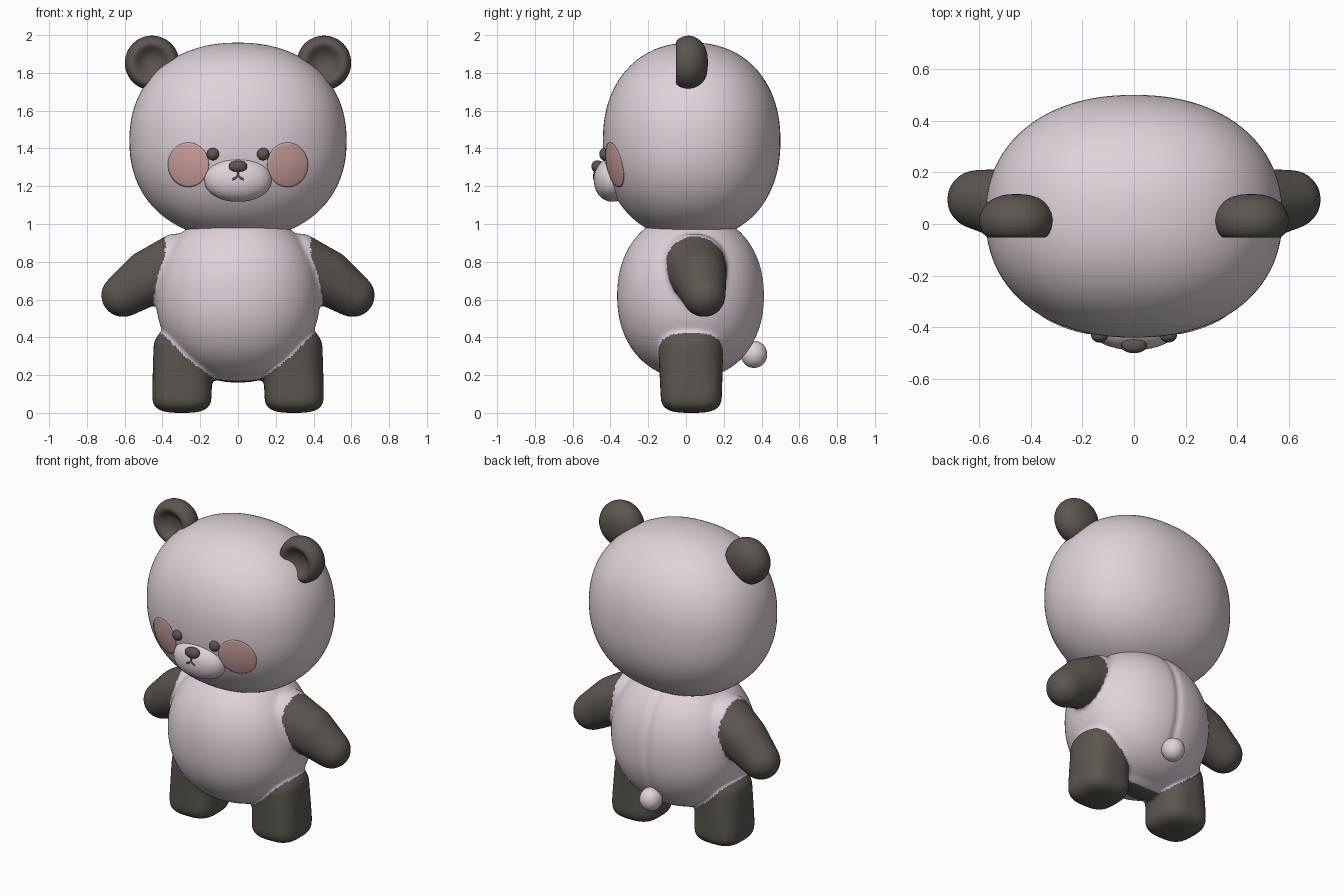
import bpy, bmesh, math
from mathutils import Vector

if "Cube" in bpy.data.objects:
    bpy.data.objects.remove(bpy.data.objects["Cube"])


def material(name, rgb):
    m = bpy.data.materials.new(name)
    m.diffuse_color = (*rgb, 1)
    m.use_nodes = True
    m.node_tree.nodes["Principled BSDF"].inputs["Base Color"].default_value = m.diffuse_color
    return m


PALE = material("pale lilac", (0.74, 0.65, 0.71))
DARK = material("dark brown grey", (0.107, 0.093, 0.08))
BLUSH = material("blush pink", (0.64, 0.38, 0.36))


def finish(name, bm, mats):
    bmesh.ops.recalc_face_normals(bm, faces=bm.faces[:])
    for f in bm.faces:
        f.smooth = True
    mesh = bpy.data.meshes.new(name)
    bm.to_mesh(mesh)
    bm.free()
    for m in mats:
        mesh.materials.append(m)
    ob = bpy.data.objects.new(name, mesh)
    bpy.context.collection.objects.link(ob)
    return ob


def add_blob(bm, c, r, n=2.0, u=32, v=20):
    """Superellipsoid with centre c, radii r and exponent n."""
    verts = bmesh.ops.create_uvsphere(bm, u_segments=u, v_segments=v, radius=1)["verts"]
    for p in verts:
        k = sum(abs(a) ** n for a in p.co) ** (-1 / n)
        p.co = Vector([c[i] + r[i] * p.co[i] * k for i in range(3)])


def blob(name, c, r, mat, n=2.0, u=32, v=20):
    bm = bmesh.new()
    add_blob(bm, c, r, n, u, v)
    return finish(name, bm, [mat])


def add_hull(bm, blobs, side=1):
    """Convex hull around several blobs, mirrored when side is -1."""
    tmp = bmesh.new()
    for c, r, n in blobs:
        add_blob(tmp, (c[0] * side, c[1], c[2]), r, n)
    pts = [p.co.copy() for p in tmp.verts]
    tmp.free()
    hull = bmesh.new()
    for p in pts:
        hull.verts.new(p)
    bmesh.ops.convex_hull(hull, input=hull.verts[:])
    bmesh.ops.delete(hull, geom=[p for p in hull.verts if not p.link_faces], context="VERTS")
    bmesh.ops.recalc_face_normals(hull, faces=hull.faces[:])
    mesh = bpy.data.meshes.new("hull_tmp")
    hull.to_mesh(mesh)
    hull.free()
    bm.from_mesh(mesh)
    bpy.data.meshes.remove(mesh)


# Body with arms and legs, fused into one smooth skin
BC, BR, BN = (0, 0.025, 0.62), (0.435, 0.39, 0.44), 2.15
bm = bmesh.new()
add_blob(bm, BC, BR, BN, 64, 40)
add_blob(bm, (0, 0.025, 0.245), (0.22, 0.14, 0.085))
for s in (-1, 1):
    add_hull(bm, [((0.297, 0.028, 0.10), (0.157, 0.162, 0.10), 3.2),
                  ((0.29, 0.025, 0.34), (0.158, 0.172, 0.12), 2.3)], s)
    add_hull(bm, [((0.33, 0.045, 0.79), (0.13, 0.17, 0.16), 2.0),
                  ((0.48, 0.075, 0.73), (0.13, 0.14, 0.132), 2.0),
                  ((0.607, 0.095, 0.622), (0.118, 0.115, 0.115), 2.0)], s)
body = finish("body", bm, [PALE, DARK])
remesh = body.modifiers.new("fuse", "REMESH")
remesh.mode = "VOXEL"
remesh.voxel_size = 0.011
smooth = body.modifiers.new("soften", "SMOOTH")
smooth.factor = 0.5
smooth.iterations = 12
fused = bpy.data.meshes.new_from_object(
    body.evaluated_get(bpy.context.evaluated_depsgraph_get()))
body.modifiers.clear()
bm = bmesh.new()
bm.from_mesh(fused)
bpy.data.objects.remove(body)

# Limbs are dark wherever the skin leaves the belly shape
for f in bm.faces:
    p = f.calc_center_median()
    d = sum((abs(p[i] - BC[i]) / BR[i]) ** BN for i in range(3)) ** (1 / BN)
    limb = d > 1.03 and (abs(p.x) > 0.385 or p.z < 0.45)
    f.material_index = 1 if limb else 0
# Shallow seam down the back
for p in bm.verts:
    if p.co.y > 0.15 and p.co.z > 0.3:
        p.co.y -= 0.01 * math.exp(-(p.co.x / 0.025) ** 2)
finish("body", bm, [PALE, DARK])

# Head, tail and muzzle
HC, HR, HN = (0, 0.03, 1.44), (0.575, 0.47, 0.52), 2.2
blob("head", HC, HR, PALE, HN, 96, 64)
blob("tail", (0, 0.36, 0.31), (0.068, 0.07, 0.072), PALE)
blob("muzzle", (0, -0.388, 1.235), (0.178, 0.10, 0.117), PALE, 2.1, 48, 32)
blob("nose", (0, -0.468, 1.305), (0.049, 0.032, 0.031), DARK, 2.3)


def head_front(x, z):
    t = 1 - abs(x / HR[0]) ** HN - abs((z - HC[2]) / HR[2]) ** HN
    return HC[1] - HR[1] * t ** (1 / HN)


# Ear profile (radius, y): domed back, rounded rim, dimpled front
EAR = [(0, 0.117), (0.06, 0.113), (0.115, 0.088), (0.145, 0.04), (0.147, 0.0),
       (0.132, -0.042), (0.105, -0.058), (0.082, -0.045), (0.055, -0.015), (0, -0.005)]

for s, side in ((-1, "left"), (1, "right")):
    bm = bmesh.new()
    vs = [bm.verts.new((r, y, 0)) for r, y in EAR]
    es = [bm.edges.new(pair) for pair in zip(vs, vs[1:])]
    bmesh.ops.spin(bm, geom=vs + es, cent=(0, 0, 0), axis=(0, 1, 0),
                   angle=math.tau, steps=32, use_duplicate=False)
    bmesh.ops.remove_doubles(bm, verts=bm.verts[:], dist=0.0005)
    bmesh.ops.translate(bm, verts=bm.verts[:], vec=(s * 0.455, 0, 1.853))
    ear = finish("ear_" + side, bm, [DARK])
    ear.modifiers.new("round", "SUBSURF").levels = 1

    blob("eye_" + side, (s * 0.133, -0.432, 1.37), (0.033, 0.027, 0.033), DARK)

    # Blush patch laid over the head surface
    bm = bmesh.new()
    rings = []
    for i in range(1, 13):
        k = i / 12
        ring = []
        for j in range(48):
            a = math.tau * j / 48
            x, z = s * 0.263 + 0.108 * k * math.cos(a), 1.313 + 0.118 * k * math.sin(a)
            ring.append(bm.verts.new((x, head_front(x, z) - 0.004, z)))
        rings.append(ring)
    bm.faces.new(rings[0])
    for a, b in zip(rings, rings[1:]):
        for j in range(48):
            k = (j + 1) % 48
            bm.faces.new((a[j], a[k], b[k], b[j]))
    bmesh.ops.recalc_face_normals(bm, faces=bm.faces[:])
    if sum(f.normal.y for f in bm.faces) > 0:
        bmesh.ops.reverse_faces(bm, faces=bm.faces[:])
    bmesh.ops.solidify(bm, geom=bm.faces[:], thickness=0.004)
    finish("cheek_" + side, bm, [BLUSH])

# Mouth: a short stem with two branches
curve = bpy.data.curves.new("mouth", "CURVE")
curve.dimensions = "3D"
curve.bevel_depth = 0.006
curve.bevel_resolution = 3
curve.use_fill_caps = True
for pts in ([(0, -0.482, 1.285), (0, -0.487, 1.254)],
            [(-0.03, -0.485, 1.236), (-0.014, -0.487, 1.243), (0, -0.487, 1.256),
             (0.014, -0.487, 1.243), (0.03, -0.485, 1.236)]):
    sp = curve.splines.new("POLY")
    sp.points.add(len(pts) - 1)
    for q, p in zip(sp.points, pts):
        q.co = (*p, 1)
curve.materials.append(DARK)
bpy.context.collection.objects.link(bpy.data.objects.new("mouth", curve))
